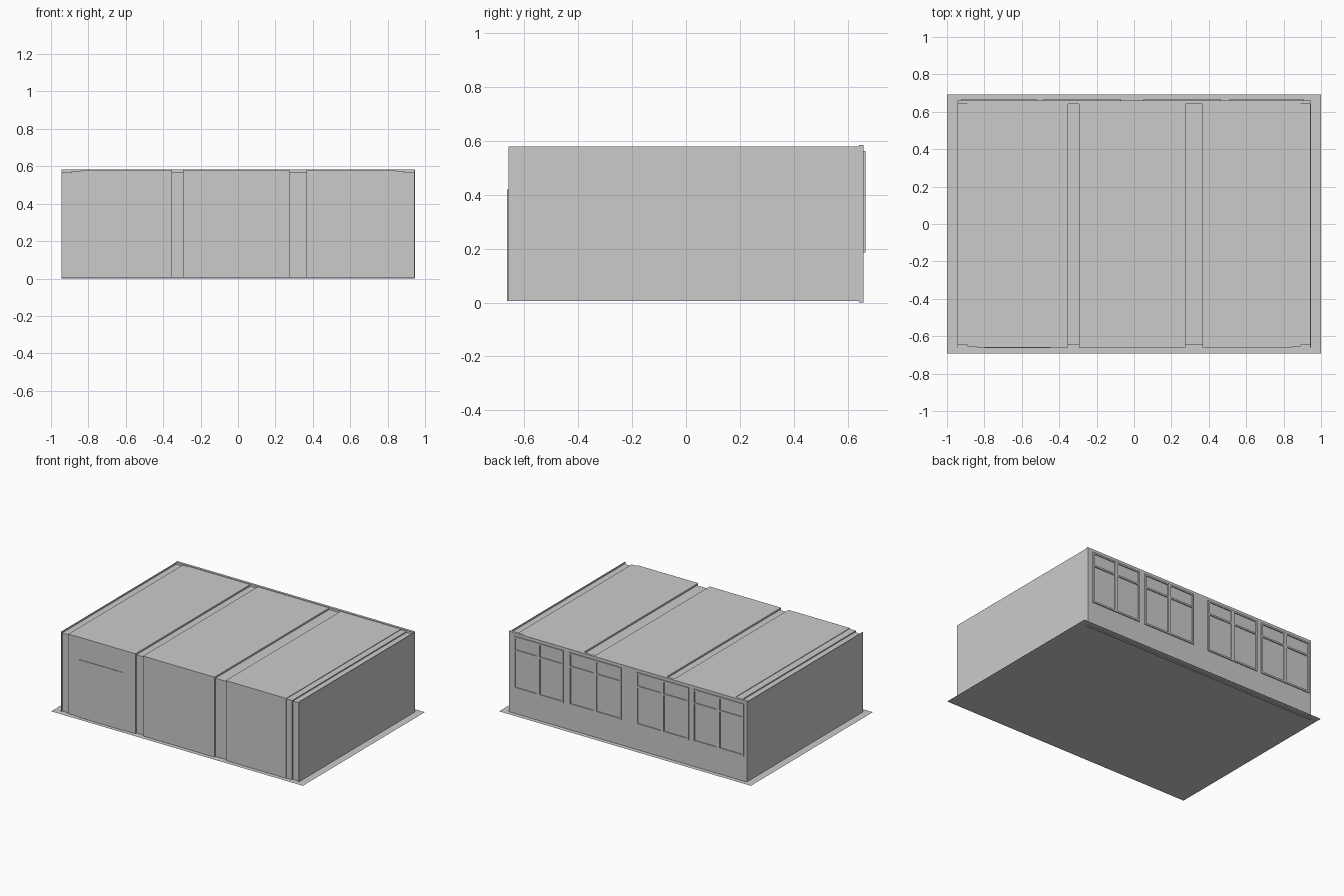
import bpy, bmesh

cube = bpy.data.objects.get("Cube")
if cube:
    bpy.data.objects.remove(cube, do_unlink=True)

grey = bpy.data.materials.new("plain grey")
grey.use_nodes = True
colour = (0.6, 0.6, 0.6, 1)
grey.diffuse_color = colour
grey.node_tree.nodes["Principled BSDF"].inputs["Base Color"].default_value = colour


def make_object(name, bm):
    bmesh.ops.recalc_face_normals(bm, faces=bm.faces)
    mesh = bpy.data.meshes.new(name)
    bm.to_mesh(mesh)
    bm.free()
    mesh.materials.append(grey)
    obj = bpy.data.objects.new(name, mesh)
    bpy.context.collection.objects.link(obj)
    return obj


def add_box(bm, x0, x1, y0, y1, z0, z1):
    verts = bmesh.ops.create_cube(bm, size=1)["verts"]
    for v in verts:
        v.co = ((x0 + x1) / 2 + v.co.x * (x1 - x0),
                (y0 + y1) / 2 + v.co.y * (y1 - y0),
                (z0 + z1) / 2 + v.co.z * (z1 - z0))


def box(name, *bounds):
    bm = bmesh.new()
    add_box(bm, *bounds)
    return make_object(name, bm)


HALF_X, FRONT, BACK, FLOOR_Z, ROOF_Z = 0.945, -0.66, 0.66, 0.006, 0.58

# Floor sheet
bm = bmesh.new()
bmesh.ops.create_grid(bm, x_segments=1, y_segments=1, size=1)
for v in bm.verts:
    v.co.y *= 0.692
    v.co.z = FLOOR_Z
make_object("floor", bm)

# Room shell lofted along x, with shallow channels over the front and roof
DEEP, SHALLOW = 0.012, 0.004
channels = [(-0.942, -0.89, DEEP), (-0.89, -0.84, SHALLOW),
            (-0.353, -0.293, DEEP), (0.275, 0.365, DEEP),
            (0.845, 0.89, SHALLOW), (0.89, 0.942, DEEP)]
stations = [(-HALF_X, 0)]
for x0, x1, depth in channels:
    if stations[-1][1] == 0:
        stations.append((x0, 0))
    stations += [(x0, depth), (x1, depth)]
    if x1 not in [c[0] for c in channels]:
        stations.append((x1, 0))
stations.append((HALF_X, 0))

bm = bmesh.new()
rings = []
for x, inset in stations:
    front, top = FRONT + inset, ROOF_Z - inset
    rings.append([bm.verts.new(p) for p in (
        (x, front, FLOOR_Z), (x, front, top),
        (x, BACK - 0.01, top), (x, BACK - 0.01, FLOOR_Z))])
for a, b in zip(rings, rings[1:]):
    for i in range(4):
        j = (i + 1) % 4
        bm.faces.new((a[i], a[j], b[j], b[i]))
bm.faces.new(rings[0])
bm.faces.new(rings[-1])
bmesh.ops.remove_doubles(bm, verts=bm.verts, dist=0.0001)
make_object("room_shell", bm)

# Rear wall, slightly taller than the shell
box("rear_wall", -HALF_X, HALF_X, BACK - 0.018, BACK, 0, ROOF_Z + 0.004)

# Door
box("door", -0.8, -0.45, FRONT - 0.004, FRONT + 0.004, FLOOR_Z, 0.42)


# Windows: two casements, each with a small light above a tall one
def window(name, x0, x1):
    bm = bmesh.new()
    bar, low, mid, high = 0.012, 0.185, 0.455, 0.562
    y0, y1 = BACK - 0.004, BACK + 0.007
    centre = (x0 + x1) / 2
    for x in (x0, centre - bar, centre, x1 - bar):
        add_box(bm, x, x + bar, y0, y1, low, high)
    for left, right in ((x0 + bar, centre - bar), (centre + bar, x1 - bar)):
        for z in (low, mid, high - bar):
            add_box(bm, left, right, y0, y1, z, z + bar)
    make_object(name, bm)


spans = [(-0.925, -0.52), (-0.485, -0.07), (0.05, 0.465), (0.51, 0.905)]
for number, span in enumerate(spans, 1):
    window(f"window_frame_{number}", *span)
